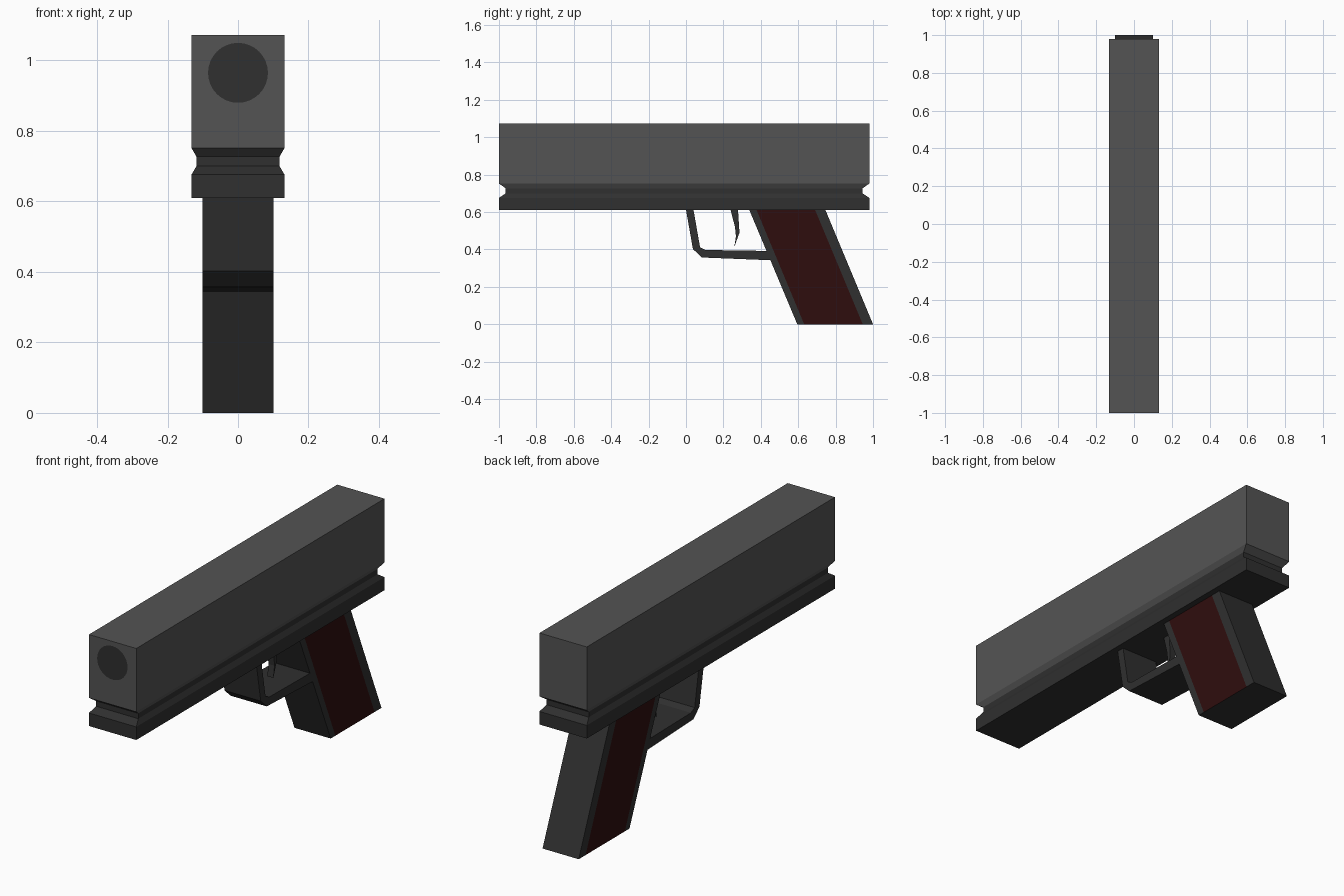
import bpy, bmesh
from mathutils import Vector

if "Cube" in bpy.data.objects:
    bpy.data.objects.remove(bpy.data.objects["Cube"], do_unlink=True)


def material(name, rgb):
    m = bpy.data.materials.new(name)
    m.use_nodes = True
    m.diffuse_color = (*rgb, 1)
    m.node_tree.nodes["Principled BSDF"].inputs["Base Color"].default_value = (*rgb, 1)
    return m


slide_grey = material("slide grey", (0.088, 0.088, 0.088))
dark_grey = material("dark grey", (0.029, 0.029, 0.029))
grip_red = material("dark red", (0.028, 0.004, 0.004))


def finish(name, bm, *mats):
    bmesh.ops.recalc_face_normals(bm, faces=bm.faces)
    mesh = bpy.data.meshes.new(name)
    bm.to_mesh(mesh)
    bm.free()
    for m in mats:
        mesh.materials.append(m)
    obj = bpy.data.objects.new(name, mesh)
    bpy.context.collection.objects.link(obj)
    return obj


def stack(name, rings, mat):
    """Rectangular rings (half width, front y, back y, z) joined from bottom to top."""
    bm = bmesh.new()
    loops = [[bm.verts.new(p) for p in ((-w, f, z), (w, f, z), (w, b, z), (-w, b, z))]
             for w, f, b, z in rings]
    for low, high in zip(loops, loops[1:]):
        for i in range(4):
            j = (i + 1) % 4
            bm.faces.new((low[i], low[j], high[j], high[i]))
    bm.faces.new(loops[0])
    bm.faces.new(loops[-1])
    return finish(name, bm, mat)


def side_profile(profile, half_width):
    """Extrude a (y, z) outline across the width."""
    bm = bmesh.new()
    face = bm.faces.new([bm.verts.new((-half_width, y, z)) for y, z in profile])
    ext = bmesh.ops.extrude_face_region(bm, geom=[face])["geom"]
    bmesh.ops.translate(bm, vec=(2 * half_width, 0, 0),
                        verts=[v for v in ext if isinstance(v, bmesh.types.BMVert)])
    return bm


# Slide and frame, meeting in a narrow groove
full = (0.132, -1.0, 0.98)
neck = (0.118, -0.964, 0.944)
stack("slide", [(*neck, 0.727), (*full, 0.752), (*full, 1.072)], slide_grey)
stack("frame", [(*full, 0.61), (*full, 0.676), (*neck, 0.70), (*neck, 0.727)], dark_grey)

# Muzzle disc
bm = bmesh.new()
bmesh.ops.create_circle(bm, cap_ends=True, segments=32, radius=0.085)
for v in bm.verts:
    v.co = Vector((v.co.x, -1.002, 0.965 + v.co.y))
finish("muzzle", bm, dark_grey)

# Slanted grip, its sides cut into edge strips and red panels
bm = side_profile([(0.595, 0), (1.0, 0), (0.745, 0.612), (0.338, 0.612)], 0.101)
slope = Vector((0, 0.612, 0.255))
cuts = (0.632, 0.945)
for y in cuts:
    bmesh.ops.bisect_plane(bm, geom=bm.verts[:] + bm.edges[:] + bm.faces[:],
                           plane_co=(0, y, 0), plane_no=slope)
bm.normal_update()
for f in bm.faces:
    c = f.calc_center_median()
    base_y = c.y + c.z * slope.z / slope.y
    if abs(f.normal.x) > 0.9 and cuts[0] < base_y < cuts[1]:
        f.material_index = 1
finish("grip", bm, dark_grey, grip_red)

# Trigger guard, full grip width
guard = [(0.0, 0.612), (0.037, 0.402), (0.085, 0.357), (0.46, 0.342),
         (0.44, 0.392), (0.105, 0.397), (0.075, 0.412), (0.04, 0.612)]
finish("trigger_guard", side_profile(guard, 0.101), dark_grey)

# Narrow curved trigger
trigger = [(0.238, 0.612), (0.262, 0.52), (0.267, 0.47), (0.258, 0.412),
           (0.286, 0.49), (0.278, 0.612)]
finish("trigger", side_profile(trigger, 0.017), dark_grey)
